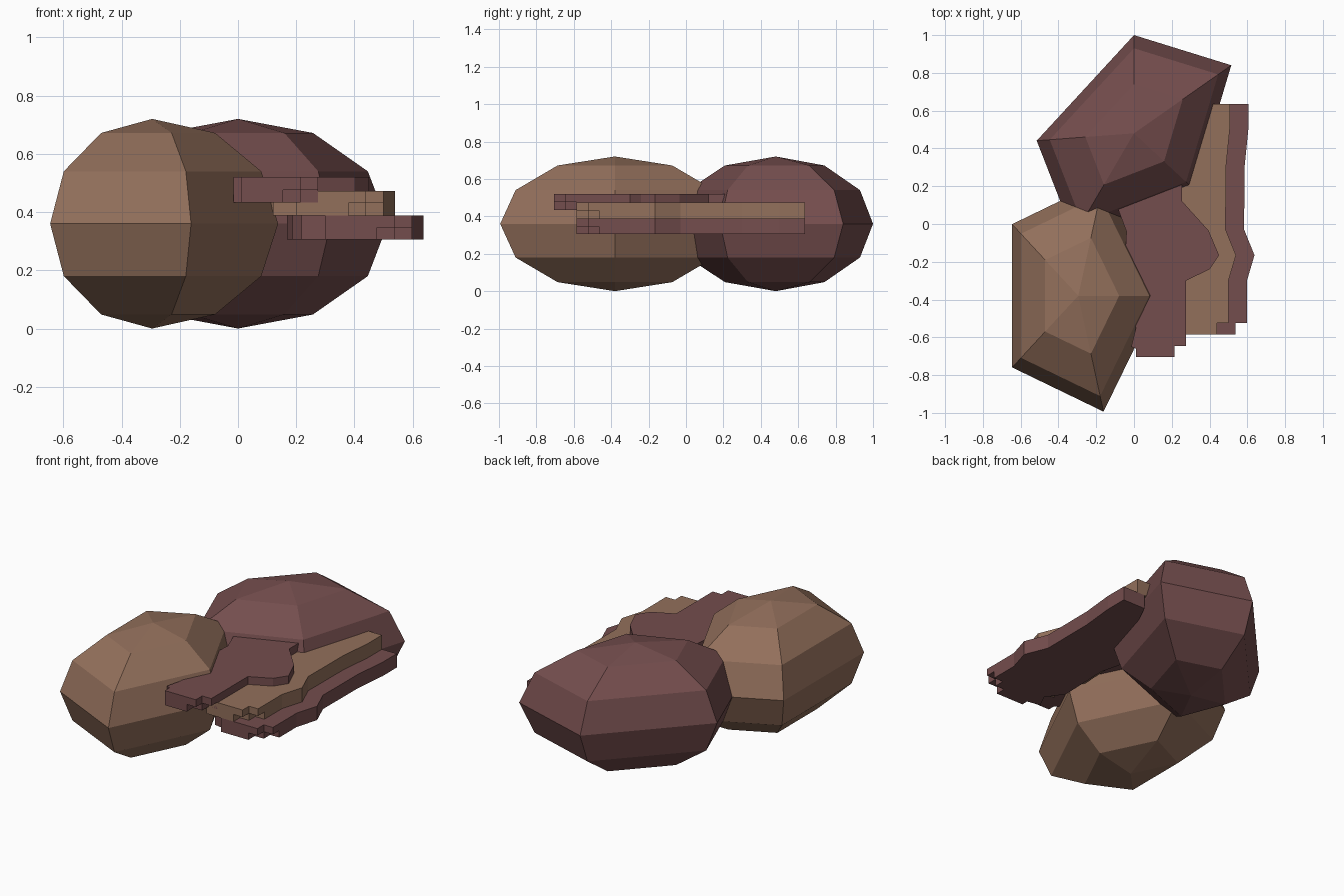
import bpy, bmesh
from mathutils import Matrix

if "Cube" in bpy.data.objects:
    bpy.data.objects.remove(bpy.data.objects["Cube"])


def material(name, rgb):
    m = bpy.data.materials.new(name)
    m.diffuse_color = (*rgb, 1)
    m.use_nodes = True
    m.node_tree.nodes["Principled BSDF"].inputs["Base Color"].default_value = m.diffuse_color
    return m


BROWN = material("brown_stone", (0.29, 0.16, 0.105))
MAROON = material("maroon_stone", (0.175, 0.075, 0.075))


def add_object(name, bm, mat):
    bmesh.ops.recalc_face_normals(bm, faces=bm.faces)
    mesh = bpy.data.meshes.new(name)
    bm.to_mesh(mesh)
    bm.free()
    mesh.materials.append(mat)
    obj = bpy.data.objects.new(name, mesh)
    bpy.context.collection.objects.link(obj)


def boulder(name, centre, axis_a, axis_b, mat):
    """Five-sided sphere; first corner lies along axis_a."""
    bm = bmesh.new()
    bmesh.ops.create_uvsphere(bm, u_segments=5, v_segments=6, radius=1)
    # turn so that one corner lies exactly on +x
    rim = [v.co.copy() for v in bm.verts if abs(v.co.z) < 0.01]
    first = rim[0].to_2d()
    c, s = first.x, first.y
    turn = Matrix(((c, s, 0, 0), (-s, c, 0, 0), (0, 0, 1, 0), (0, 0, 0, 1)))
    shape = Matrix(((axis_a[0], axis_b[0], 0, centre[0]),
                    (axis_a[1], axis_b[1], 0, centre[1]),
                    (0, 0, 0.36, 0.36), (0, 0, 0, 1)))
    bm.transform(shape @ turn)
    add_object(name, bm, mat)


def prism(bm, outline, z0, z1):
    rings = [[bm.verts.new((x, y, z)) for x, y in outline] for z in (z0, z1)]
    bm.faces.new(rings[0])
    bm.faces.new(rings[1])
    n = len(outline)
    for i in range(n):
        j = (i + 1) % n
        bm.faces.new((rings[0][i], rings[0][j], rings[1][j], rings[1][i]))


def slab(name, left, right, tip, z0, z1, mat):
    """Flat ledge; the lower half of its stepped front is set back."""
    bm = bmesh.new()
    x, y = tip
    mid = (z0 + z1) / 2
    for back, low, high in ((0.06, z0, mid), (0, mid, z1)):
        step = [(x - back, y), (x - back, y + 0.06), (x + 0.06 - back, y + 0.06)]
        if back:
            step += [(x, y + 0.12), (x + 0.06, y + 0.12)]
        prism(bm, left + step + right, low, high)
    add_object(name, bm, mat)


# Boulders
boulder("front_boulder", (-0.295, -0.38), (0.433, 0), (0, 0.645), BROWN)
boulder("back_boulder", (0, 0.48), (0, 0.52), (-0.5415, -0.21), MAROON)

# Top ledge
slab("top_ledge",
     [(0.1, 0.4), (-0.085, 0.08), (-0.04, -0.04), (-0.06, -0.4), (0.01, -0.55),
      (-0.015, -0.65), (0.01, -0.66), (0.01, -0.705)],
     [(0.275, -0.3), (0.4, -0.24), (0.45, -0.165), (0.395, -0.035),
      (0.255, 0.12), (0.255, 0.4)],
     (0.215, -0.705), 0.433, 0.52, MAROON)

# Middle and bottom ledges share one outline, the lower one shifted outward
for name, dx, z0, z1, mat in (("middle_ledge", 0, 0.388, 0.473, BROWN),
                              ("bottom_ledge", 0.098, 0.305, 0.388, MAROON)):
    left = [(0.36, 0.635), (0.2, 0.3), (0.07, 0.08), (0.1, -0.04), (0.09, -0.35),
            (0.16, -0.45), (0.12, -0.53), (0.2, -0.545), (0.2, -0.585)]
    right = [(0.5, -0.3), (0.54, -0.165), (0.485, -0.03), (0.487, 0.3),
             (0.507, 0.5), (0.507, 0.635)]
    slab(name, [(x + dx, y) for x, y in left], [(x + dx, y) for x, y in right],
         (0.44 + dx, -0.585), z0, z1, mat)
